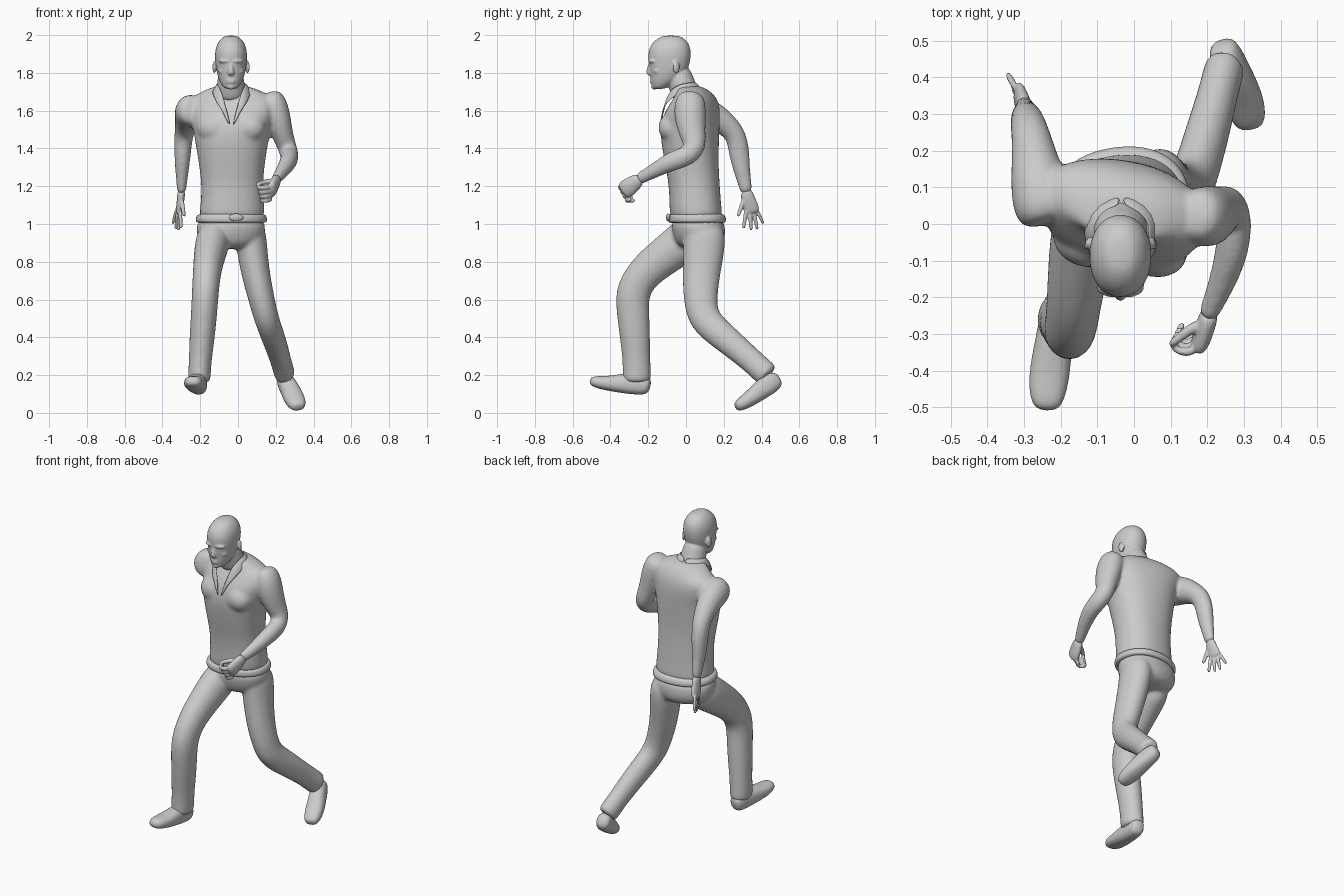
import bpy, bmesh, math
from mathutils import Vector, Matrix


def loft(bm, rows, ref=(1, 0, 0), flat=False, n=16, p=1.0):
    """Closed tube. rows: x, y, z, half width, half depth (, yaw in degrees)."""
    pts = [Vector(r[:3]) for r in rows]
    rings = []
    for i, r in enumerate(rows):
        if flat:
            yaw = math.radians(r[5]) if len(r) > 5 else 0
            s = Vector((math.cos(yaw), math.sin(yaw), 0))
            t = Vector((0, 0, 1))
        else:
            t = (pts[min(i + 1, len(pts) - 1)] - pts[max(i - 1, 0)]).normalized()
            s = Vector(ref)
            s = (s - s.dot(t) * t).normalized()
        d = t.cross(s)
        ring = []
        for k in range(n):
            a = 2 * math.pi * k / n
            c, q = math.cos(a), math.sin(a)
            c = math.copysign(abs(c) ** p, c)
            q = math.copysign(abs(q) ** p, q)
            ring.append(bm.verts.new(pts[i] + s * c * r[3] * 1.02 + d * q * r[4] * 1.02))
        rings.append(ring)
    for a, b in zip(rings, rings[1:]):
        for k in range(n):
            bm.faces.new((a[k], a[(k + 1) % n], b[(k + 1) % n], b[k]))
    bm.faces.new(rings[0][::-1])
    bm.faces.new(rings[-1])


def ball(bm, loc, radii, yaw=0):
    m = Matrix.Translation(loc) @ Matrix.Rotation(math.radians(yaw), 4, 'Z') @ Matrix.Diagonal((*radii, 1))
    bmesh.ops.create_uvsphere(bm, u_segments=16, v_segments=10, radius=1, matrix=m)


def finish(name, bm, voxel=0, smooth=4, thick=0):
    bmesh.ops.recalc_face_normals(bm, faces=bm.faces)
    me = bpy.data.meshes.new(name)
    bm.to_mesh(me)
    bm.free()
    me.polygons.foreach_set("use_smooth", [True] * len(me.polygons))
    ob = bpy.data.objects.new(name, me)
    bpy.context.collection.objects.link(ob)
    if thick:
        m = ob.modifiers.new("thickness", 'SOLIDIFY')
        m.thickness, m.offset = thick, 0
    m = ob.modifiers.new("round", 'SUBSURF')
    m.levels = m.render_levels = 1 if thick else 2
    if voxel:   # fuse overlapping volumes into one skin
        m = ob.modifiers.new("fuse", 'REMESH')
        m.mode, m.voxel_size, m.use_smooth_shade = 'VOXEL', voxel, True
        m = ob.modifiers.new("relax", 'SMOOTH')
        m.factor, m.iterations = 0.5, smooth
    return ob


# Torso and both arms
bm = bmesh.new()
loft(bm, [(-.035, .058, 1.0, .175, .138, 6), (-.03, .05, 1.08, .168, .136, 4),
          (-.03, .045, 1.2, .16, .133, 0), (-.033, .03, 1.32, .172, .14, -4),
          (-.033, .02, 1.45, .195, .152, -8), (-.03, .022, 1.53, .21, .15, -11),
          (-.028, .035, 1.60, .23, .135, -13), (-.03, .05, 1.66, .235, .105, -13),
          (-.03, .045, 1.70, .165, .08, -12), (-.035, .01, 1.735, .08, .07, -5)],
     flat=True, n=20, p=.88)
ball(bm, (.055, -.072, 1.51), (.095, .075, .08), -15)
ball(bm, (-.13, -.045, 1.51), (.095, .075, .08), -15)
loft(bm, [(.165, .03, 1.70, .05, .06), (.19, .02, 1.64, .072, .085), (.212, .022, 1.55, .07, .083),
          (.237, .035, 1.47, .055, .068), (.262, .05, 1.40, .05, .06), (.275, .01, 1.36, .048, .055),
          (.27, -.07, 1.335, .046, .052), (.243, -.155, 1.29, .038, .04), (.208, -.235, 1.245, .028, .032),
          (.198, -.255, 1.235, .025, .03)])
loft(bm, [(-.235, .0, 1.61, .06, .065), (-.25, .04, 1.605, .082, .088), (-.262, .12, 1.585, .076, .083),
          (-.275, .205, 1.535, .058, .064), (-.287, .265, 1.475, .05, .055), (-.293, .28, 1.39, .045, .056),
          (-.296, .292, 1.30, .038, .047), (-.298, .312, 1.21, .027, .035), (-.30, .322, 1.16, .024, .034)])
finish("shirt_and_arms", bm, .011)

# Shirt hem rolled over the waistband, with buckle
bm = bmesh.new()
loft(bm, [(-.035, .058, 1.0, .176, .142, 8), (-.035, .058, 1.015, .188, .152, 8),
          (-.035, .057, 1.04, .186, .15, 8), (-.033, .053, 1.062, .168, .137, 6)], flat=True, n=24, p=.9)
finish("shirt_hem", bm)
bm = bmesh.new()
ball(bm, (-.01, -.095, 1.035), (.04, .012, .02), 6)
finish("buckle", bm)

# Trousers: seat, trailing leg, leading leg
bm = bmesh.new()
loft(bm, [(-.035, .06, 1.04, .172, .132, 8), (-.038, .065, .98, .183, .14, 8),
          (-.04, .072, .92, .175, .132, 8), (-.04, .07, .865, .11, .1, 8)], flat=True, n=20, p=.9)
loft(bm, [(.062, .09, 1.0, .08, .11), (.07, .1, .9, .083, .113), (.09, .082, .75, .076, .1),
          (.12, .075, .62, .07, .092), (.15, .088, .5, .065, .086), (.178, .17, .425, .062, .078),
          (.205, .265, .348, .06, .07), (.23, .36, .265, .054, .064), (.247, .425, .205, .056, .068),
          (.25, .435, .195, .05, .06)])
loft(bm, [(-.12, .06, .96, .09, .12), (-.14, -.04, .885, .09, .108), (-.155, -.14, .81, .081, .1),
          (-.165, -.225, .74, .074, .094), (-.173, -.288, .64, .071, .093), (-.18, -.28, .52, .069, .086),
          (-.19, -.27, .4, .067, .08), (-.2, -.262, .28, .06, .073), (-.205, -.26, .18, .06, .076),
          (-.205, -.26, .16, .055, .07)])
finish("trousers", bm, .011)

# Shoes, heel to toe
shoes = {
    "leading_shoe": [(-.2, -.188, .14, .034, .036), (-.207, -.225, .15, .045, .056),
                     (-.217, -.31, .157, .05, .056), (-.23, -.40, .155, .056, .04),
                     (-.237, -.47, .163, .05, .033), (-.238, -.51, .17, .03, .02)],
    "trailing_shoe": [(.237, .495, .185, .034, .034), (.25, .46, .165, .045, .056),
                      (.275, .40, .125, .05, .052), (.298, .34, .075, .056, .042),
                      (.315, .285, .042, .047, .033), (.32, .262, .028, .028, .02)]}
for name, rows in shoes.items():
    bm = bmesh.new()
    loft(bm, rows, p=.85)
    finish(name, bm)

# Open hand: palm plus spread fingers (base and tip)
bm = bmesh.new()
loft(bm, [(-.299, .318, 1.185, .022, .03), (-.303, .328, 1.13, .02, .038),
          (-.311, .346, 1.08, .018, .043), (-.316, .352, 1.055, .014, .038)])
for base, tip, r in [((-.307, .318, 1.075), (-.302, .305, .975), .011), ((-.312, .338, 1.065), (-.315, .345, .965), .011),
                     ((-.32, .358, 1.065), (-.328, .378, .97), .011), ((-.325, .375, 1.075), (-.345, .41, 1.0), .010),
                     ((-.298, .305, 1.125), (-.285, .275, 1.04), .012)]:
    a, b = Vector(base), Vector(tip)
    loft(bm, [(*a.lerp(b, f), r * k, r * k) for f, k in ((-.2, 1), (.5, 1.05), (.9, .85), (1, .6))], n=8)
finish("open_hand", bm, .005, 2)

# Closed hand: palm, four curled fingers, thumb
bm = bmesh.new()
loft(bm, [(.208, -.238, 1.245, .025, .03), (.198, -.27, 1.22, .026, .042),
          (.185, -.31, 1.19, .026, .05), (.172, -.34, 1.17, .02, .045)])
for i in range(4):
    z, x, y = 1.2 - .023 * i, .006 * i, .012 * i
    loft(bm, [(.18, -.325 + y, z, .013, .013), (.155, -.352 + y, z - .005, .014, .014),
              (.12 + x, -.348 + y, z - .008, .013, .013), (.102 + x, -.327 + y, z - .008, .012, .012),
              (.118 + x, -.305 + y, z - .006, .01, .01)], ref=(0, 0, 1), n=8)
loft(bm, [(.185, -.275, 1.225, .018, .018), (.155, -.285, 1.225, .016, .016),
          (.118, -.315, 1.215, .013, .013), (.095, -.332, 1.208, .009, .009)], ref=(0, 0, 1), n=8)
finish("closed_hand", bm, .005, 2)

# Head with neck, brow, nose, lips and ears
hx = -.037
bm = bmesh.new()
loft(bm, [(hx, y, z, a, b) for y, z, a, b in (
    (-.145, 1.714, .03, .03), (-.132, 1.73, .046, .047), (-.108, 1.765, .066, .078),
    (-.092, 1.81, .077, .1), (-.088, 1.86, .084, .11), (-.087, 1.91, .086, .115),
    (-.083, 1.955, .074, .1), (-.08, 1.985, .05, .068), (-.08, 1.998, .028, .036))], flat=True, p=.93)
loft(bm, [(-.035, .01, 1.66, .085, .08), (-.038, -.02, 1.73, .072, .068), (-.04, -.055, 1.83, .066, .075)])
loft(bm, [(hx, -.186, 1.857, .010, .012), (hx, -.194, 1.825, .012, .014),
          (hx, -.197, 1.797, .02, .018), (hx, -.188, 1.785, .014, .01)], flat=True, n=8)
ball(bm, (hx, -.178, 1.762), (.027, .013, .007))
ball(bm, (hx, -.18, 1.75), (.023, .012, .007))
ball(bm, (hx, -.168, 1.728), (.022, .017, .017))
for s in (-1, 1):
    ball(bm, (hx + s * .036, -.182, 1.862), (.034, .017, .009), s * 20)
    ball(bm, (hx + s * .045, -.155, 1.81), (.024, .02, .018), s * 25)
    ball(bm, (hx + s * .088, -.052, 1.83), (.009, .02, .033), s * 20)
finish("head", bm, .006, 3)

# Open collar: band around the neck running down into two lapels
pairs = [((0, .05, 1.755), (0, .085, 1.715)), ((.05, .035, 1.752), (.07, .062, 1.712)),
         ((.078, -.005, 1.748), (.108, .005, 1.705)), ((.07, -.055, 1.735), (.1, -.06, 1.68)),
         ((.05, -.092, 1.70), (.08, -.105, 1.635)), ((.028, -.115, 1.62), (.05, -.125, 1.6)),
         ((.004, -.138, 1.52), (.014, -.136, 1.52))]
for side, s in (("left", 1), ("right", -1)):
    bm = bmesh.new()
    vs = [[bm.verts.new((-.034 + s * x, y, z)) for x, y, z in pr] for pr in pairs]
    for a, b in zip(vs, vs[1:]):
        bm.faces.new((a[0], a[1], b[1], b[0]))
    finish("collar_" + side, bm, thick=.009)
